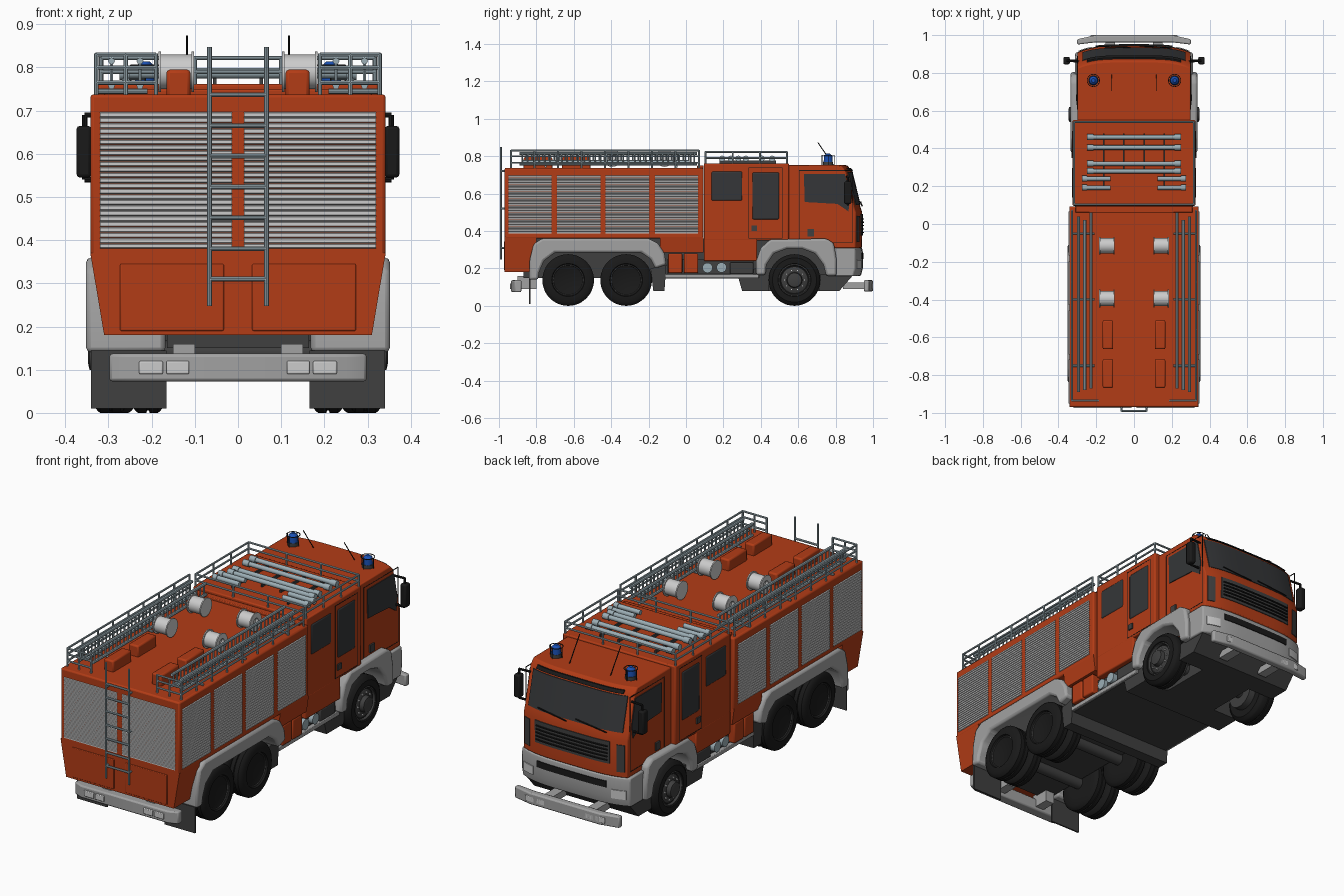
import bpy, bmesh, math
from mathutils import Vector, Matrix

if "Cube" in bpy.data.objects:
    bpy.data.objects.remove(bpy.data.objects["Cube"])

def material(name, r, g, b):
    m = bpy.data.materials.new(name)
    m.diffuse_color = (r, g, b, 1)
    m.use_nodes = True
    m.node_tree.nodes["Principled BSDF"].inputs["Base Color"].default_value = m.diffuse_color
    return m

RED = material("red_paint", 0.45, 0.045, 0.008)
GREY = material("light_grey", 0.36, 0.36, 0.36)
SILVER = material("silver", 0.6, 0.6, 0.6)
STEEL = material("steel_tube", 0.33, 0.42, 0.46)
DARK = material("dark_grey", 0.05, 0.05, 0.05)
GLASS = material("dark_glass", 0.035, 0.037, 0.04)
BLACK = material("black", 0.01, 0.01, 0.01)
BLUE = material("blue_lamp", 0.01, 0.08, 0.45)

# ---------- helpers ----------
def part(name, build, mat, mirror=False, bevel=0):
    bm = bmesh.new()
    build(bm)
    bmesh.ops.recalc_face_normals(bm, faces=bm.faces)
    me = bpy.data.meshes.new(name)
    bm.to_mesh(me)
    bm.free()
    me.materials.append(mat)
    ob = bpy.data.objects.new(name, me)
    bpy.context.collection.objects.link(ob)
    bpy.ops.object.select_all(action='DESELECT')
    ob.select_set(True)
    bpy.context.view_layer.objects.active = ob
    bpy.ops.object.shade_smooth_by_angle(angle=math.radians(35))
    if bevel:
        b = ob.modifiers.new("bevel", 'BEVEL')
        b.width, b.segments, b.limit_method = bevel, 2, 'ANGLE'
    if mirror:
        ob.modifiers.new("mirror", 'MIRROR').use_mirror_merge = False
    return ob

def rings(bm, loops, caps=True, closed=True):
    vs = [[bm.verts.new(p) for p in l] for l in loops]
    n = len(vs[0])
    for a, b in zip(vs, vs[1:]):
        for i in range(n if closed else n - 1):
            j = (i + 1) % n
            bm.faces.new((a[i], a[j], b[j], b[i]))
    if caps:
        bm.faces.new(vs[0])
        bm.faces.new(vs[-1])

def prism(bm, yz, x0, x1):
    rings(bm, [[(x, y, z) for y, z in yz] for x in (x0, x1)])

def box(bm, x0, x1, y0, y1, z0, z1):
    prism(bm, [(y0, z0), (y1, z0), (y1, z1), (y0, z1)], x0, x1)

def boxes(*args):
    return lambda bm: [box(bm, *a) for a in args]

def tube(bm, p, q, r, n=8, r2=None):
    p, q = Vector(p), Vector(q)
    m = Matrix.Translation((p + q) / 2) @ (q - p).to_track_quat('Z', 'Y').to_matrix().to_4x4()
    bmesh.ops.create_cone(bm, cap_ends=True, segments=n, radius1=r, radius2=r if r2 is None else r2,
                          depth=(q - p).length, matrix=m)

def tubes(r, *segs, n=8):
    return lambda bm: [tube(bm, p, q, r, n) for p, q in segs]

def lathe(bm, prof, y, z, n=40):
    rings(bm, [[(x, y + r * math.cos(2 * math.pi * i / n), z + r * math.sin(2 * math.pi * i / n))
                for i in range(n)] for x, r in prof])

def frame(bm, y0, y1, z0, z1, x, w=0.003):
    for a in ((y0, y1, z0, z0 + w), (y0, y1, z1 - w, z1), (y0, y0 + w, z0, z1), (y1 - w, y1, z0, z1)):
        box(bm, x - 0.003, x + 0.001, *a)

# ---------- rear body ----------
part("rear_body", boxes((-.342, .342, -.97, .093, .36, .738)), RED, bevel=.008)
def lower(bm):
    for y0, y1, z0, w in ((-.97, -.80, .18, .31), (-.14, .093, .285, .33)):
        rings(bm, [[(-w, y0, z0), (w, y0, z0), (w, y1, z0), (-w, y1, z0)],
                   [(-.342, y0, .37), (.342, y0, .37), (.342, y1, .37), (-.342, y1, .37)]])
part("lower_body", lower, RED)
part("rear_panels", boxes((.033, .273, -.974, -.96, .19, .345)), RED, True, .003)
part("side_toolboxes", boxes((.2, .325, -.095, -.02, .175, .28), (.2, .325, -.012, .065, .175, .28)), RED, True, .006)

# roller shutters, one slat strip per opening
def shutter(bm, p, u, out, z0, z1, n=25):
    p, u, out, h = Vector(p), Vector(u), Vector(out), (z1 - z0) / n
    line = []
    for i in range(n):
        for d, t in ((0, 0), (.006, .2), (.006, .8)):
            line.append(p + out * d + Vector((0, 0, z0 + (i + t) * h)))
    line.append(p + Vector((0, 0, z1)))
    rings(bm, [line, [q + u for q in line]], False, False)
def side_shutters(bm):
    for y in (-.95, -.69, -.43, -.167):
        shutter(bm, (.341, y, 0), (0, .232, 0), (1, 0, 0), .385, .697)
part("side_shutters", side_shutters, SILVER, True)
part("rear_shutters", lambda bm: shutter(bm, (.014, -.969, 0), (.306, 0, 0), (0, -1, 0), .38, .697), SILVER, True)

# ---------- crew cabin and front cab ----------
part("crew_cabin", boxes((-.325, .325, .096, .55, .35, .762), (-.325, .325, .096, .38, .24, .36)), RED, bevel=.006)
FRONT = [(.16, .935), (.2, .945), (.29, .945), (.31, .941), (.5, .942), (.53, .932), (.725, .885), (.752, .86)]
def front_y(x, z):
    for (z0, y0), (z1, y1) in zip(FRONT, FRONT[1:]):
        if z <= z1:
            return y0 + (y1 - y0) * (z - z0) / (z1 - z0) - .035 * (abs(x) / .3) ** 4
def nose(w, yb, z0, z1):
    zs = [z for z, _ in FRONT if z0 <= z <= z1]
    def build(bm):
        rings(bm, [[(x, yb, z0)] + [(x, front_y(x, z), z) for z in zs] + [(x, yb, z1)]
                   for x in [w * (i / 8 - 1) for i in range(17)]])
    return build
def panel(x0, x1, z0, z1, out=.004):
    zs = [z0] + [z for z, _ in FRONT if z0 < z < z1] + [z1]
    def build(bm):
        n = 12
        rings(bm, [[(x, front_y(x, z) + out, z) for z in zs] + [(x, front_y(x, z) - .006, z) for z in zs[::-1]]
                   for x in [x0 + (x1 - x0) * i / n for i in range(n + 1)]])
    return build
part("front_cab", nose(.3, .545, .31, .752), RED, bevel=.005)
part("front_bumper_body", nose(.312, .785, .16, .31), GREY, bevel=.006)
part("windshield", panel(-.272, .272, .54, .715), GLASS)
part("grille", panel(-.215, .215, .375, .49), DARK)
part("grille_slats", lambda bm: [panel(-.205, .205, z, z + .006, .01)(bm) for z in (.39, .408, .426, .444, .462)], BLACK)
part("corner_vents", panel(.25, .288, .34, .48), DARK, True)
part("bumper_slot", panel(-.2, .2, .25, .283), BLACK)
part("headlights", panel(.225, .295, .2, .245), SILVER, True)
part("wipers", tubes(.003, ((-.2, .94, .535), (-.02, .935, .555)), ((.03, .943, .535), (.2, .932, .555))), BLACK)
part("sun_visor", panel(-.25, .25, .724, .738, .008), BLACK)

# side windows, door seams and handles
def windows(bm):
    prism(bm, [(.63, .705), (.85, .705), (.878, .57), (.868, .505), (.81, .545), (.635, .555)], .29, .304)
part("cab_windows", windows, GLASS, True)
part("crew_windows", boxes((.31, .328, .134, .303, .56, .72), (.31, .328, .352, .5, .46, .715)), GLASS, True, .012)
def seams(bm):
    frame(bm, .335, .517, .36, .74, .325)
    frame(bm, .605, .89, .335, .725, .3)
part("door_seams", seams, BLACK, True)
part("door_handles", boxes((.3, .308, .65, .685, .37, .41), (.325, .332, .35, .38, .4, .43)), DARK, True)
part("mirrors", boxes((.34, .374, .845, .885, .545, .665)), BLACK, True, .008)
part("mirror_arms", tubes(.006, ((.29, .86, .69), (.355, .865, .69)), ((.355, .865, .69), (.355, .865, .54)),
                         ((.29, .865, .54), (.355, .865, .54))), BLACK, True)

# ---------- fenders, sills and underside ----------
def fenders(bm):
    prism(bm, [(-.84, .14), (-.835, .25), (-.815, .33), (-.77, .36), (-.2, .36), (-.15, .335), (-.115, .28), (-.105, .22),
               (-.165, .2), (-.19, .25), (-.24, .285), (-.7, .285), (-.76, .24), (-.785, .18), (-.79, .14)], .168, .352)
    prism(bm, [(.375, .165), (.375, .24), (.4, .31), (.45, .355), (.75, .36), (.79, .335), (.805, .25), (.805, .16),
               (.75, .16), (.735, .22), (.69, .28), (.62, .305), (.54, .305), (.47, .28), (.43, .22), (.425, .165)], .2, .335)
part("fenders", fenders, GREY, True, .012)
part("side_sills", boxes((.2, .312, -.11, .39, .148, .17)), GREY, True, .003)
part("chassis", boxes((-.165, .165, -.87, .86, .15, .36), (-.3, .3, -.11, .38, .145, .16), (-.29, .29, -.1, .36, .16, .25)), DARK)
def skirts(bm):
    prism(bm, [(-.19, .2), (-.175, .08), (-.115, .08), (-.105, .22)], -.31, .31)
    prism(bm, [(.28, .15), (.3, .08), (.44, .08), (.46, .2), (.37, .2)], -.3, .3)
    prism(bm, [(.72, .17), (.71, .08), (.82, .08), (.89, .16)], -.3, .3)
    box(bm, -.15, .15, .4, .75, .08, .2)
part("underbody_skirts", skirts, DARK)
part("mud_flaps", boxes((.166, .34, -.84, -.832, .01, .145)), DARK, True)
part("air_tanks", tubes(.027, ((.2, .115, .203), (.31, .115, .203)), ((.2, .19, .205), (.315, .19, .205)), n=20), STEEL, True)
part("battery_box", boxes((.2, .31, .235, .36, .17, .232)), DARK, True, .006)

# ---------- bumpers ----------
def bar(pts, z0, z1):
    return lambda bm: rings(bm, [[(x, y, z) for x, y in pts] for z in (z0, z1)])
part("front_bar", bar([(-.3, .95), (-.302, .978), (-.2, 1), (.2, 1), (.302, .978), (.3, .95), (.2, .962), (-.2, .962)],
                      .077, .137), GREY, bevel=.007)
part("rear_bar", bar([(-.298, -.88), (-.298, -.915), (-.25, -.935), (.25, -.935), (.298, -.915), (.298, -.88)],
                     .073, .137), GREY, bevel=.007)
part("bar_brackets", boxes((.1, .15, .84, .97, .09, .125), (.1, .15, -.9, -.8, .09, .16)), GREY, True)
LAMPS = ((.113, .166), (.174, .229))
part("bar_lamps", boxes(*[(a, b, -.942, -.93, .09, .12) for a, b in LAMPS],
                        *[(a, b, .99, 1, .09, .12) for a, b in LAMPS]), SILVER, True, .003)

# ---------- wheels ----------
R = .138
def tyre(bm, x0, x1, y):
    w = x1 - x0
    prof = [(0, .08), (0, .118), (.12, .133), (.2, R), (.45, R), (.47, .133), (.53, .133), (.55, R), (.8, R),
            (.88, .133), (1, .118), (1, .088), (.88, .084), (.85, .08)]
    lathe(bm, [(x0 + w * t, r) for t, r in prof], y, R, 48)
def tyres(bm):
    for y in (-.63, -.32):
        tyre(bm, .17, .247, y)
        tyre(bm, .256, .335, y)
    tyre(bm, .235, .33, .58)
part("tyres", tyres, BLACK, True)
def rims(bm):
    for y, dish in ((-.63, .285), (-.32, .285), (.58, .318)):
        lathe(bm, [(.2, .08), (.325, .086), (.327, .08), (.312, .074), (dish, .066), (dish + .004, .042),
                   (dish + .026, .038), (dish + .03, .02)], y, R, 32)
part("rims", rims, DARK, True)
def nuts(bm):
    for y, x in ((-.63, .29), (-.32, .29), (.58, .32)):
        for i in range(10):
            a = i * math.pi / 5
            p = (y + .055 * math.cos(a), R + .055 * math.sin(a))
            tube(bm, (x - .01, *p), (x + .008, *p), .005, 6)
part("wheel_nuts", nuts, SILVER, True)
part("axles", tubes(.03, *[((-.25, y, R), (.25, y, R)) for y in (-.63, -.32, .58)], n=16), DARK)

# ---------- roof equipment ----------
def rear_rail(bm):
    for z in (.765, .8, .83):
        tube(bm, (.328, -.935, z), (.328, .07, z), .005)
        tube(bm, (.328, -.935, z), (.19, -.935, z), .005)
    for i in range(9):
        y = -.935 + i * 1.005 / 8
        tube(bm, (.328, y, .735), (.328, y, .832), .005)
    for x in (.19, .26):
        tube(bm, (x, -.935, .735), (x, -.935, .832), .005)
part("rear_roof_rails", rear_rail, STEEL, True)
def stowed_ladders(bm):
    for x, y0, y1 in ((.293, -.89, .04), (.227, -.87, .06)):
        for z in (.758, .815):
            tube(bm, (x, y0, z), (x, y1, z), .008)
        for i in range(31):
            y = y0 + .015 + i * .03
            tube(bm, (x, y, .758), (x, y, .815), .004, 6)
    tube(bm, (.26, -.88, .77), (.26, .02, .77), .009)
    for y in (-.75, -.4, -.05):
        tube(bm, (.21, y, .745), (.325, y, .745), .006)
part("stowed_ladders", stowed_ladders, STEEL, True)
def crew_rail(bm):
    for z in (.79, .822):
        for y in (.104, .54):
            tube(bm, (0, y, z), (.317, y, z), .005)
        tube(bm, (.317, .104, z), (.317, .54, z), .005)
    for x, y in ((.317, .104), (.317, .25), (.317, .395), (.317, .54), (.1, .104), (.1, .54)):
        tube(bm, (x, y, .755), (x, y, .824), .005)
part("crew_roof_rails", crew_rail, STEEL, True)
def suction_pipes(bm):
    for y in (.46, .405, .32, .28):
        tube(bm, (-.25, y, .787), (.245, y, .787), .012, 16)
        for x in (-.25, .215):
            tube(bm, (x, y, .787), (x + .035, y, .787), .016, 16)
    for y in (.24, .193):
        for s in (-1, 1):
            tube(bm, (s * .125, y, .787), (s * .27, y, .787), .012, 16)
            tube(bm, (s * .25, y, .787), (s * .275, y, .787), .016, 16)
part("suction_pipes", suction_pipes, STEEL)
part("pipe_supports", boxes((.05, .058, .27, .48, .76, .776), (.155, .163, .18, .48, .76, .776)), DARK, True)
def reels(bm):
    for y in (-.115, -.395):
        lathe(bm, [(.102, .02), (.102, .047), (.108, .047), (.108, .04), (.178, .04), (.178, .047), (.184, .047),
                   (.184, .02), (.17, .016)], y, .79, 32)
part("hose_reels", reels, SILVER, True)
part("roof_boxes", boxes((.11, .166, -.663, -.51, .73, .795), (.11, .166, -.868, -.715, .73, .795)), RED, True, .008)
part("roof_ridge", boxes((-.31, .31, .06, .094, .73, .75)), RED, bevel=.004)

# blue beacons with wire guards, and antennas
BX, BY = .215, .76
part("beacon_bases", tubes(.027, ((BX, BY, .745), (BX, BY, .77)), n=20), DARK, True)
def beacon(bm):
    tube(bm, (BX, BY, .77), (BX, BY, .802), .024, 20, .022)
    tube(bm, (BX, BY, .802), (BX, BY, .814), .022, 20, .01)
part("beacon_lamps", beacon, BLUE, True)
def guard(bm):
    pts = [(BX + .033 * math.cos(i * math.pi / 8), BY + .033 * math.sin(i * math.pi / 8)) for i in range(17)]
    for p, q in zip(pts, pts[1:]):
        tube(bm, (*p, .805), (*q, .805), .002, 6)
    for p in pts[:16:4]:
        tube(bm, (*p, .75), (*p, .805), .002, 6)
part("beacon_guards", guard, BLACK, True)
part("antennas", tubes(.0025, ((.118, .79, .75), (.118, .705, .873)), n=6), BLACK, True)

# ---------- rear access ladder ----------
part("rear_ladder", tubes(.0055, ((.066, -.99, .247), (.066, -.99, .848)),
     *[((0, -.99, z), (.066, -.99, z)) for z in (.31, .38, .452, .523, .595, .665, .737)],
     *[((.066, -.99, z), (.066, -.96, z)) for z in (.31, .52, .72)], n=10), STEEL, True)
